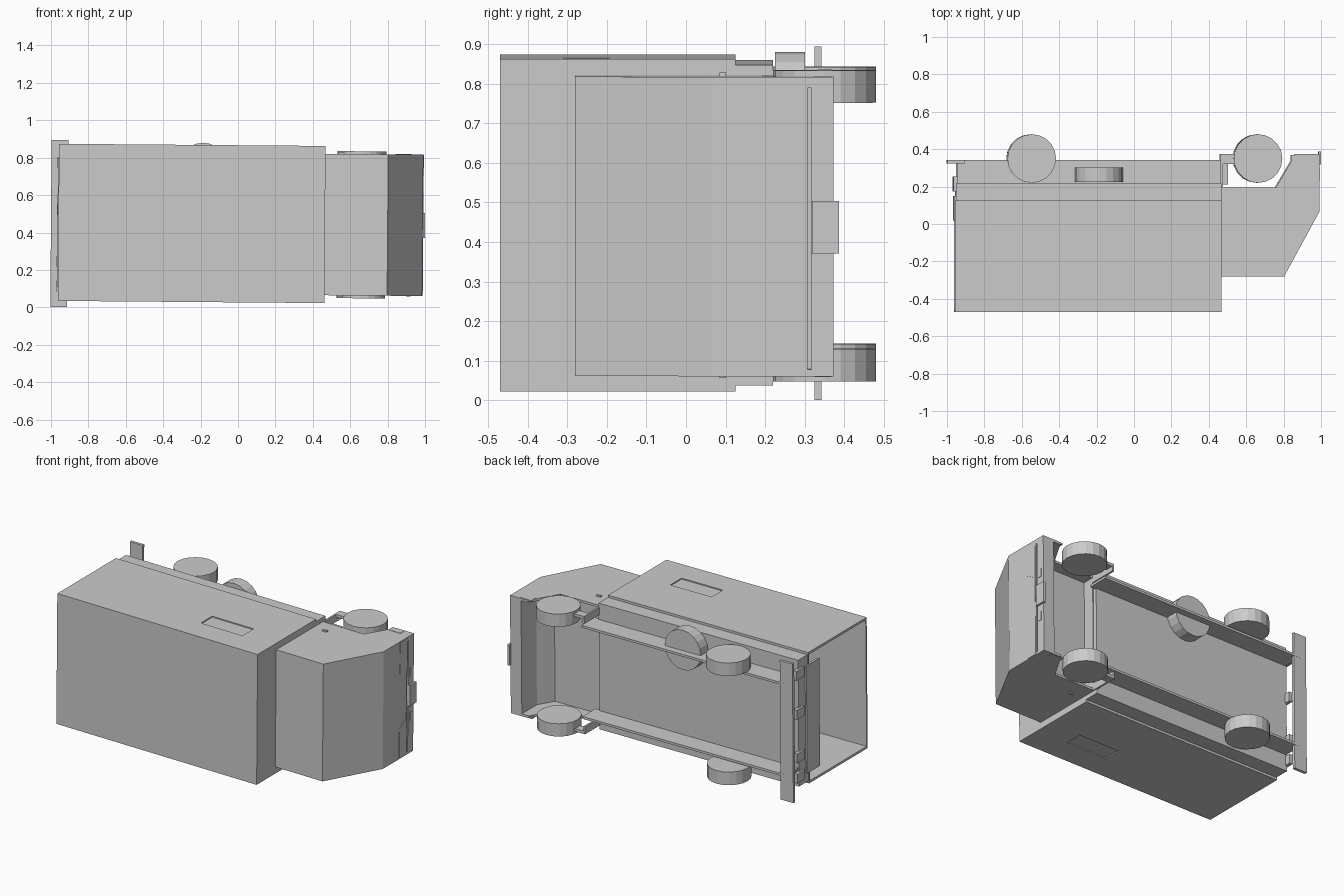
import bpy, bmesh, math
from mathutils import Matrix, Vector

if "Cube" in bpy.data.objects:
    bpy.data.objects.remove(bpy.data.objects["Cube"])

# Box truck lying on its side: nose to +x, roof to -y, width along z (centred on z=0, placed at the end)
parts = []


def finish(name, bm):
    bmesh.ops.recalc_face_normals(bm, faces=bm.faces)
    me = bpy.data.meshes.new(name)
    bm.to_mesh(me)
    bm.free()
    ob = bpy.data.objects.new(name, me)
    bpy.context.collection.objects.link(ob)
    parts.append(ob)
    return ob


def prism(name, profile, z0, z1):
    bm = bmesh.new()
    face = bm.faces.new([bm.verts.new((x, y, z0)) for x, y in profile])
    res = bmesh.ops.extrude_face_region(bm, geom=[face])
    verts = [v for v in res["geom"] if isinstance(v, bmesh.types.BMVert)]
    bmesh.ops.translate(bm, verts=verts, vec=(0, 0, z1 - z0))
    return finish(name, bm)


def box(name, x0, x1, y0, y1, z0, z1):
    return prism(name, [(x0, y0), (x1, y0), (x1, y1), (x0, y1)], z0, z1)


def wheel(name, centre, r, width, rot=Matrix()):
    bm = bmesh.new()
    bmesh.ops.create_cone(bm, cap_ends=True, segments=20, radius1=r, radius2=r,
                          depth=width, matrix=Matrix.Translation(centre) @ rot)
    return finish(name, bm)


def cut(target, cutter):
    mod = target.modifiers.new("cut", 'BOOLEAN')
    mod.operation, mod.solver, mod.object = 'DIFFERENCE', 'EXACT', cutter
    bpy.context.view_layer.objects.active = target
    bpy.ops.object.modifier_apply(modifier=mod.name)
    parts.remove(cutter)
    bpy.data.objects.remove(cutter)


# Cargo box: open at the rear, shallow panel recess in each side
cargo = box("cargo_box", -0.96, 0.465, -0.47, 0.125, -0.42, 0.42)
cut(cargo, box("cutter", -1.1, 0.45, -0.46, 0.115, -0.405, 0.405))
for s in (-1, 1):
    z0, z1 = sorted((s * 0.413, s * 0.5))
    cut(cargo, box("cutter", -0.05, 0.245, -0.31, -0.195, z0, z1))

# Floor base, frame rails and rear step
box("floor_base", -0.955, 0.465, 0.12, 0.22, -0.405, 0.405)
for s in (-1, 1):
    z0, z1 = sorted((s * 0.285, s * 0.3))
    box("frame_rail", -0.95, 0.50, 0.21, 0.343, z0, z1)
box("rear_step", -1.0, -0.91, 0.324, 0.342, -0.4535, 0.4395)
box("tail_panel", -0.965, -0.95, 0.02, 0.15, -0.345, 0.345)
for z in (-0.34, -0.21, 0.07, 0.32):
    box("tail_lamp", -0.968, -0.945, 0.175, 0.255, z - 0.03, z + 0.03)

# Cab with hollow underside and cut wheel arches
cab = prism("cab", [(0.465, -0.28), (0.80, -0.28), (0.988, 0.065), (0.988, 0.373),
                    (0.86, 0.373), (0.755, 0.195), (0.465, 0.195)], -0.378, 0.378)
cut(cab, prism("cutter", [(0.47, 0.12), (0.85, 0.12), (0.91, 0.22), (0.91, 0.5),
                          (0.47, 0.5)], -0.363, 0.363))
# Front slots and grille seams
cut(cab, box("cutter", 0.978, 1.1, 0.307, 0.317, -0.36, 0.35))
front = [(0.23, 0.17), (0.30, 0.13), (0.30, -0.14), (0.23, -0.18)]
bm = bmesh.new()
outline = [(0.23, 0.375), *front, (0.23, -0.375), (0.302, -0.375), (0.302, 0.375)]
f = bm.faces.new([bm.verts.new((0.986, y, z)) for y, z in outline])
res = bmesh.ops.extrude_face_region(bm, geom=[f])
bmesh.ops.translate(bm, verts=[v for v in res["geom"] if isinstance(v, bmesh.types.BMVert)],
                    vec=(0.005, 0, 0))
finish("grille_trim", bm)
box("number_plate", 0.985, 1.0, 0.318, 0.387, -0.068, 0.065)

# Mirrored cab details and wheels
for s in (-1, 1):
    def side(name, x0, x1, y0, y1, a, b):
        return box(name, x0, x1, y0, y1, *sorted((s * a, s * b)))
    side("mud_guard", 0.46, 0.54, 0.32, 0.373, 0.36, 0.378)
    side("mud_guard_bracket", 0.46, 0.472, 0.19, 0.373, 0.33, 0.378)
    side("corner_lamp", 0.84, 0.925, 0.325, 0.368, 0.37, 0.380)
    side("door_handle", 0.535, 0.565, 0.085, 0.101, 0.37, 0.386)
    side("headlight", 0.98, 0.991, 0.332, 0.354, 0.115, 0.17)
    wheel("front_wheel", Vector((0.66, 0.35, s * 0.352)), 0.13, 0.082)
    wheel("rear_wheel", Vector((-0.55, 0.35, s * 0.350)), 0.13, 0.084)

# Spare wheel lying flat under the floor
wheel("spare_wheel", Vector((-0.19, 0.263, 0.304)), 0.128, 0.076, Matrix.Rotation(math.pi / 2, 4, 'X'))

# Slight tilt and final height
place = Matrix.Translation((0, 0, 0.4465)) @ Matrix.Rotation(0.0081, 4, 'Y')
for ob in parts:
    ob.matrix_world = place
